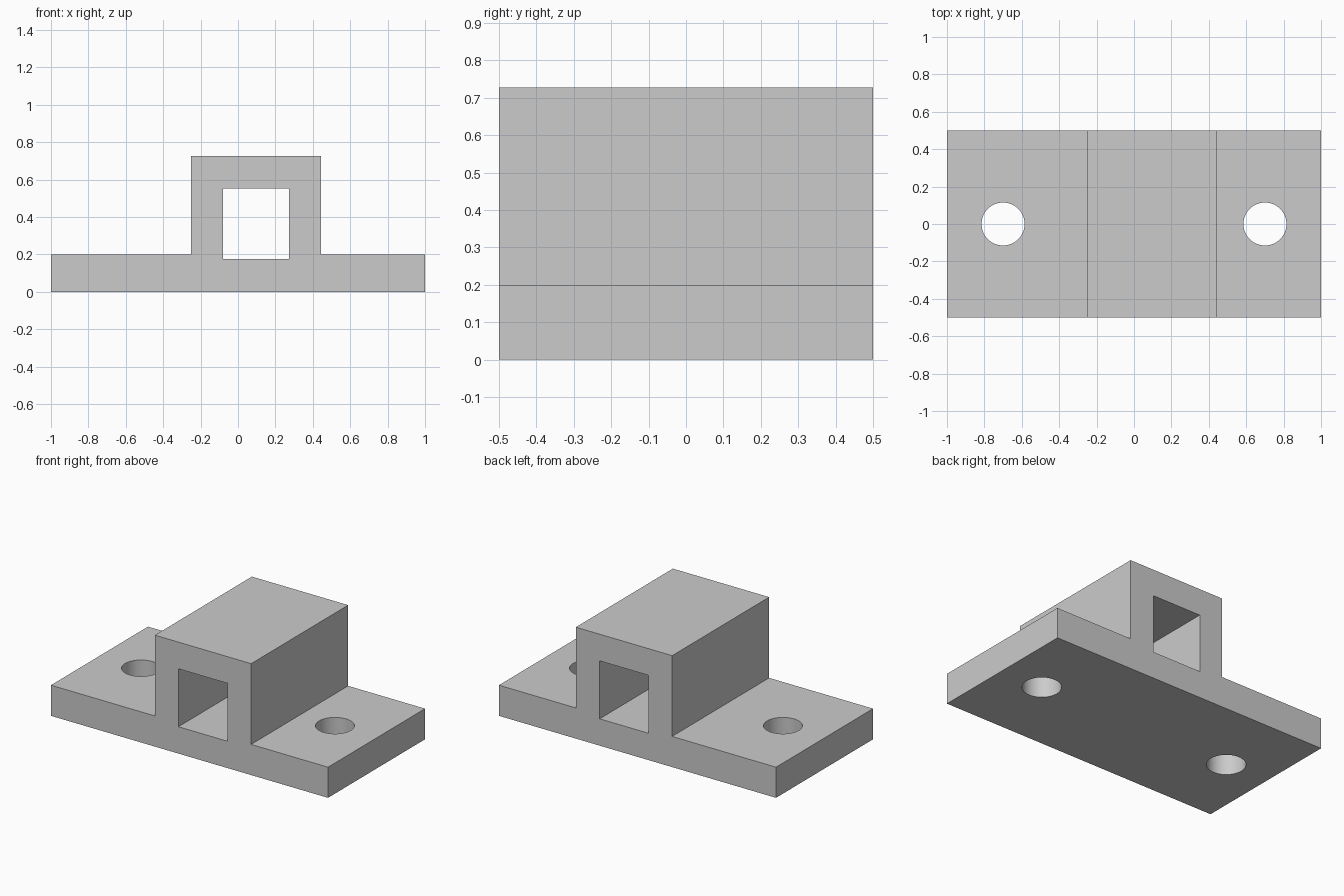
import bpy
import bmesh

cube = bpy.data.objects.get("Cube")
if cube:
    bpy.data.objects.remove(cube, do_unlink=True)

grey = bpy.data.materials.new("plain grey")
grey.use_nodes = True
grey.diffuse_color = (0.6, 0.6, 0.6, 1)
grey.node_tree.nodes["Principled BSDF"].inputs["Base Color"].default_value = (0.6, 0.6, 0.6, 1)

DEPTH = 1.0
BASE_TOP, BLOCK_TOP = 0.2, 0.727
BLOCK_LEFT, BLOCK_RIGHT = -0.25, 0.445
BORE_X, BORE_RADIUS = 0.7, 0.115


def extrude_profile(name, points, depth):
    """Extrude an x-z outline along y, centred on y = 0."""
    bm = bmesh.new()
    face = bm.faces.new([bm.verts.new((x, -depth / 2, z)) for x, z in points])
    result = bmesh.ops.extrude_face_region(bm, geom=[face])
    moved = [v for v in result["geom"] if isinstance(v, bmesh.types.BMVert)]
    bmesh.ops.translate(bm, verts=moved, vec=(0, depth, 0))
    bmesh.ops.recalc_face_normals(bm, faces=bm.faces)
    mesh = bpy.data.meshes.new(name)
    bm.to_mesh(mesh)
    bm.free()
    mesh.materials.append(grey)
    obj = bpy.data.objects.new(name, mesh)
    bpy.context.collection.objects.link(obj)
    return obj


def cut(target, cutter):
    """Subtract a cutter, apply the result and discard the cutter."""
    cutter.hide_render = True
    mod = target.modifiers.new("cut", "BOOLEAN")
    mod.operation = "DIFFERENCE"
    mod.solver = "EXACT"
    mod.object = cutter
    bpy.ops.object.select_all(action="DESELECT")
    bpy.context.view_layer.objects.active = target
    target.select_set(True)
    bpy.ops.object.modifier_apply(modifier=mod.name)
    bpy.data.objects.remove(cutter, do_unlink=True)


# Flanged body with an off-centre raised block
bracket = extrude_profile("mounting_bracket", [
    (-1, 0), (1, 0), (1, BASE_TOP), (BLOCK_RIGHT, BASE_TOP),
    (BLOCK_RIGHT, BLOCK_TOP), (BLOCK_LEFT, BLOCK_TOP),
    (BLOCK_LEFT, BASE_TOP), (-1, BASE_TOP)], DEPTH)

# Rectangular tunnel through the block
x0, x1, z0, z1 = -0.08, 0.273, 0.175, 0.553
cut(bracket, extrude_profile(
    "tunnel_cutter", [(x0, z0), (x1, z0), (x1, z1), (x0, z1)], DEPTH * 2))

# Screw hole in each flange
for side in (-1, 1):
    bpy.ops.mesh.primitive_cylinder_add(
        vertices=64, radius=BORE_RADIUS, depth=1, location=(side * BORE_X, 0, 0))
    bore = bpy.context.object
    bore.name = "screw_hole_cutter"
    bore.data.materials.append(grey)
    cut(bracket, bore)

bpy.ops.object.shade_smooth_by_angle()
